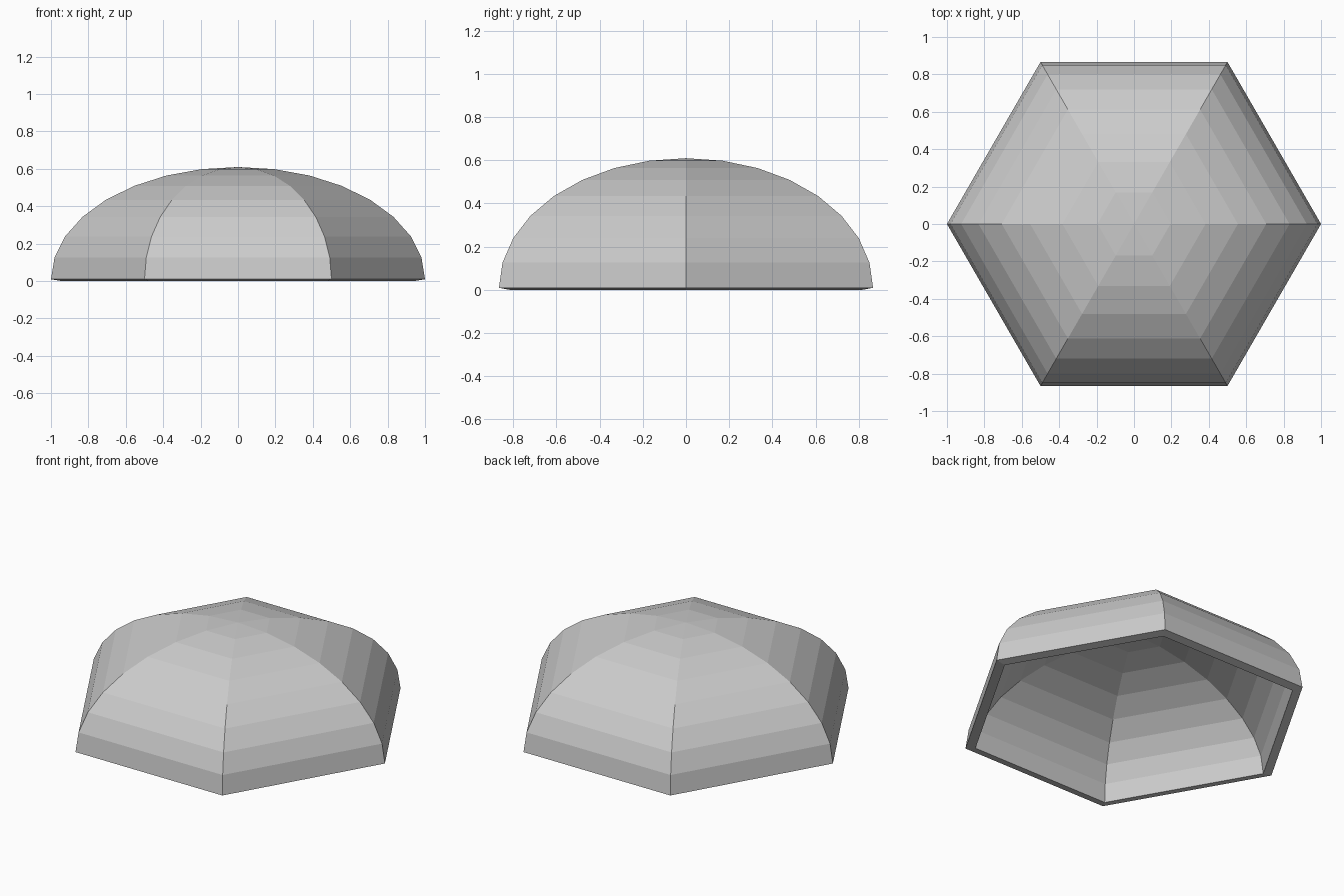
import bpy, bmesh
from math import sin, cos, pi

if "Cube" in bpy.data.objects:
    bpy.data.objects.remove(bpy.data.objects["Cube"])

SIDES, RINGS = 6, 8
HEIGHT, BASE, THICK = 0.6, 0.0097, 0.06

# Hexagonal dome surface: elliptical profile in even angular steps
bm = bmesh.new()
rings = []
for i in range(RINGS):
    a = i * pi / 2 / RINGS
    rings.append([bm.verts.new((cos(a) * cos(2 * pi * k / SIDES),
                                cos(a) * sin(2 * pi * k / SIDES),
                                BASE + HEIGHT * sin(a))) for k in range(SIDES)])
apex = bm.verts.new((0, 0, BASE + HEIGHT))
for k in range(SIDES):
    n = (k + 1) % SIDES
    for lo, hi in zip(rings, rings[1:]):
        bm.faces.new((lo[k], lo[n], hi[n], hi[k]))
    bm.faces.new((rings[-1][k], rings[-1][n], apex))

mesh = bpy.data.meshes.new("dome_shell")
bm.to_mesh(mesh)
bm.free()
dome = bpy.data.objects.new("dome_shell", mesh)
bpy.context.collection.objects.link(dome)

# Wall thickness grows inward, leaving the underside open
shell = dome.modifiers.new("wall", 'SOLIDIFY')
shell.thickness = THICK
shell.offset = -1
